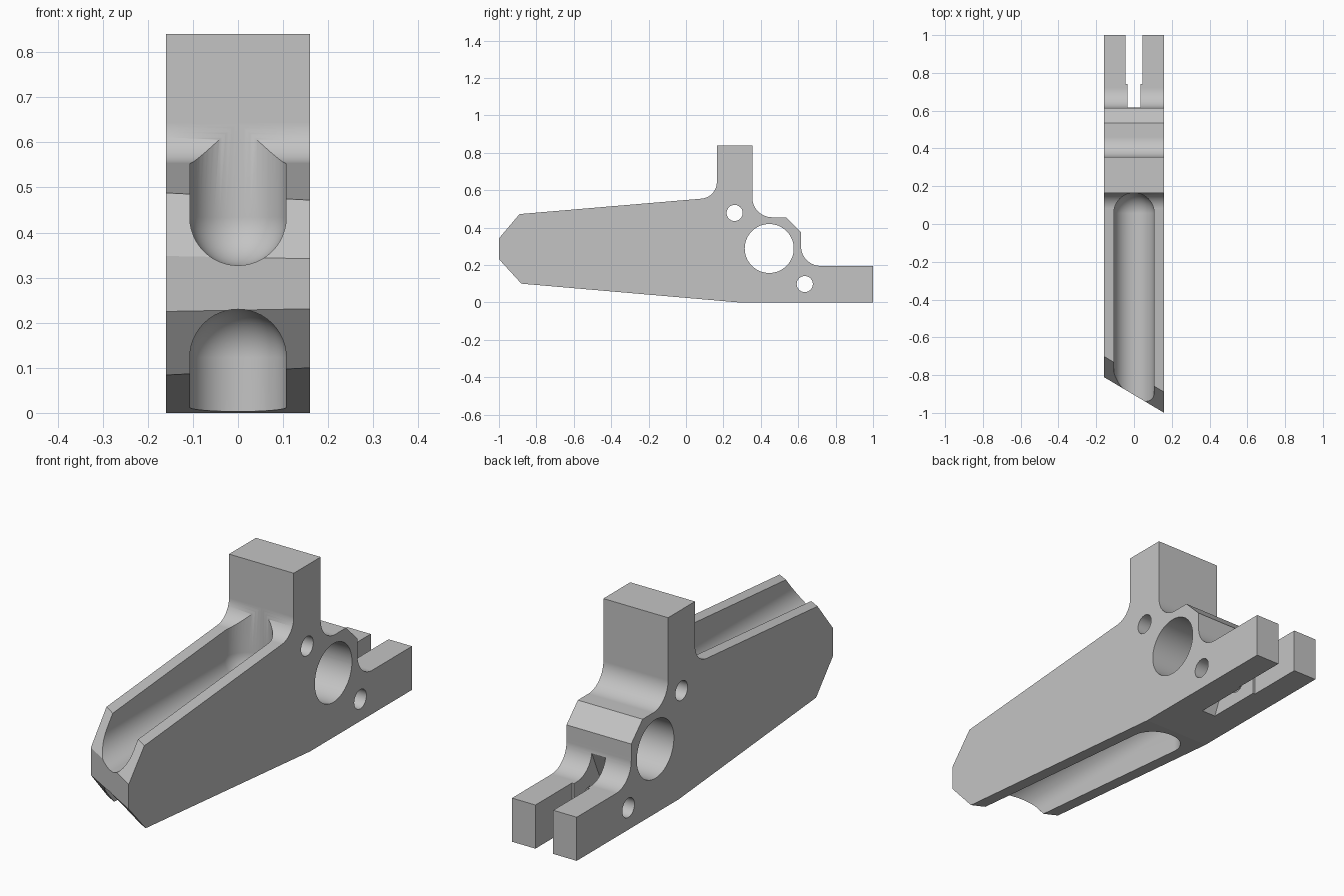
import bpy
import bmesh
import math
from mathutils import Matrix, Vector

HALF = 0.16  # half thickness of the bracket

if "Cube" in bpy.data.objects:
    bpy.data.objects.remove(bpy.data.objects["Cube"])

grey = bpy.data.materials.new("plain grey")
grey.use_nodes = True
grey.diffuse_color = (0.55, 0.55, 0.55, 1)
grey.node_tree.nodes["Principled BSDF"].inputs["Base Color"].default_value = (0.55, 0.55, 0.55, 1)


def finish(bm, name):
    bmesh.ops.recalc_face_normals(bm, faces=bm.faces)
    mesh = bpy.data.meshes.new(name)
    bm.to_mesh(mesh)
    bm.free()
    mesh.materials.append(grey)
    obj = bpy.data.objects.new(name, mesh)
    bpy.context.collection.objects.link(obj)
    return obj


def prism(name, right, left, half):
    """Join a y-z outline at -x to a matching outline at +x."""
    bm = bmesh.new()
    a = [bm.verts.new((half, y, z)) for y, z in right]
    b = [bm.verts.new((-half, y, z)) for y, z in left]
    bm.faces.new(a)
    bm.faces.new(b[::-1])
    for i in range(len(a)):
        j = (i + 1) % len(a)
        bm.faces.new((a[i], b[i], b[j], a[j]))
    return finish(bm, name)


def arc(cy, cz, r, start, end, steps=20):
    angles = [math.radians(start + (end - start) * i / steps) for i in range(steps + 1)]
    return [(cy + r * math.cos(t), cz + r * math.sin(t)) for t in angles]


def cross_hole(y, z, r):
    bm = bmesh.new()
    bmesh.ops.create_cone(bm, cap_ends=True, segments=64, radius1=r, radius2=r, depth=1,
                          matrix=Matrix.Translation((0, y, z)) @ Matrix.Rotation(math.pi / 2, 4, "Y"))
    return finish(bm, "hole_cutter")


def ball_groove(y, z, r, rise):
    """Round-nosed groove: hull of a ball swept forward and up or down."""
    bm = bmesh.new()
    for dy in (0, -1.5):
        for dz in (0, rise):
            bmesh.ops.create_uvsphere(bm, u_segments=48, v_segments=24, radius=r,
                                      matrix=Matrix.Translation((0, y + dy, z + dz)))
    hull = bmesh.ops.convex_hull(bm, input=bm.verts)
    inner = {g for g in hull["geom_interior"] + hull["geom_unused"] if isinstance(g, bmesh.types.BMVert)}
    bmesh.ops.delete(bm, geom=list(inner), context="VERTS")
    bmesh.ops.dissolve_limit(bm, angle_limit=0.002, verts=bm.verts, edges=bm.edges)
    return finish(bm, "groove_cutter")


# Side outline, with the nose set back on the right side
nose_left_side = [(-0.89, 0.472), (-1, 0.342), (-1, 0.231), (-0.88, 0.1)]
nose_right_side = [(-0.7, 0.488), (-0.81, 0.348), (-0.81, 0.225), (-0.69, 0.084)]
body = [(0.28, 0), (1, 0), (1, 0.195)]
body += arc(0.72, 0.3, 0.105, 270, 180)
body += [(0.615, 0.375), (0.535, 0.455)]
body += arc(0.46, 0.56, 0.105, 270, 180)
body += [(0.355, 0.84), (0.165, 0.84)]
body += arc(0.075, 0.644, 0.09, 0, -85)
bracket = prism("bracket", nose_left_side + body, nose_right_side + body, HALF)

# Cross holes, grooves and the stepped rear slot
cutters = [cross_hole(0.26, 0.478, 0.043), cross_hole(0.445, 0.288, 0.131),
           cross_hole(0.635, 0.098, 0.043),
           ball_groove(0.058, 0.434, 0.107, 0.5), ball_groove(0.138, 0.123, 0.107, -0.5)]
narrow = [(0.486, -0.01), (0.62, 0.29), (0.62, 0.34), (0.8, 0.34), (0.8, -0.01)]
wide = [(0.742, -0.02), (0.742, 0.36), (1.1, 0.36), (1.1, -0.02)]
cutters += [prism("slot_cutter", narrow, narrow, 0.034), prism("slot_cutter", wide, wide, 0.044)]

bpy.ops.object.select_all(action="DESELECT")
bracket.select_set(True)
bpy.context.view_layer.objects.active = bracket
for cutter in cutters:
    mod = bracket.modifiers.new("cut", "BOOLEAN")
    mod.operation = "DIFFERENCE"
    mod.solver = "EXACT"
    mod.object = cutter
    bpy.ops.object.modifier_apply(modifier=mod.name)
    bpy.data.objects.remove(cutter)

# Smooth curves, crisp edges
bpy.ops.object.shade_smooth_by_angle(angle=math.radians(30))
for edge in bracket.data.edges:
    ends = [bracket.data.vertices[i].co for i in edge.vertices]
    if all((Vector((0, v.y, v.z)) - Vector((0, 0.28, 0))).length < 0.001 for v in ends):
        edge.use_edge_sharp = True
weighted = bracket.modifiers.new("weighted normals", "WEIGHTED_NORMAL")
weighted.keep_sharp = True
